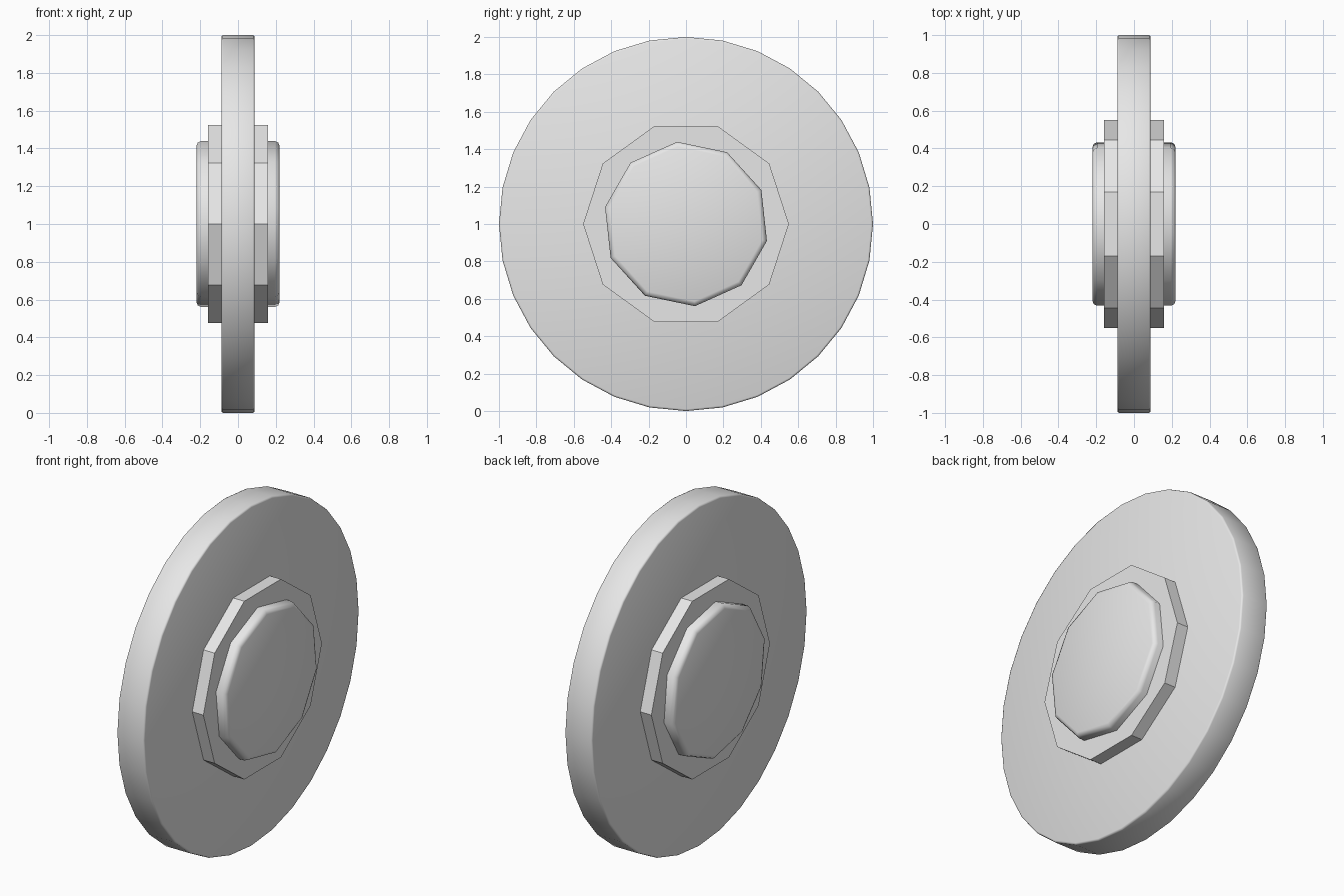
import bpy
import math

cube = bpy.data.objects.get("Cube")
if cube:
    bpy.data.objects.remove(cube, do_unlink=True)

# Single grey finish
grey = bpy.data.materials.new("light_grey")
grey.use_nodes = True
colour = (0.8, 0.8, 0.8, 1.0)
grey.diffuse_color = colour
grey.node_tree.nodes["Principled BSDF"].inputs["Base Color"].default_value = colour


def disc(name, sides, radius, half_width, turn=0.0, bevel=0.0, smooth_angle=30):
    """Cylinder along x with a corner at angle `turn` (degrees) from +y towards +z."""
    bpy.ops.mesh.primitive_cylinder_add(vertices=sides, radius=radius, depth=2 * half_width)
    obj = bpy.context.object
    obj.name = name
    # Lay the axis along x; the first corner stays on +y
    for v in obj.data.vertices:
        x, y, z = v.co
        a = math.radians(turn)
        v.co = (z, y * math.cos(a) - x * math.sin(a), y * math.sin(a) + x * math.cos(a))
    obj.location.z = 1.0
    obj.data.materials.append(grey)
    if bevel:
        # Round only the two rims
        weights = obj.data.attributes.new("bevel_weight_edge", "FLOAT", "EDGE")
        for e in obj.data.edges:
            p, q = (obj.data.vertices[i].co for i in e.vertices)
            weights.data[e.index].value = 1.0 if abs(p.x - q.x) < 0.001 else 0.0
        mod = obj.modifiers.new("rim_bevel", "BEVEL")
        mod.limit_method = "WEIGHT"
        mod.width = bevel
        mod.segments = 2
        bpy.ops.object.modifier_apply(modifier=mod.name)
    bpy.ops.object.shade_smooth_by_angle(angle=math.radians(smooth_angle))
    return obj


# Large wheel, stepped hub and the rounded axle running through both
disc("wheel_disc", 32, 1.0, 0.088, bevel=0.01, smooth_angle=50)
disc("hub_plate", 10, 0.55, 0.16)
disc("axle_cap", 10, 0.442, 0.22, turn=-11.8, bevel=0.025, smooth_angle=50)
